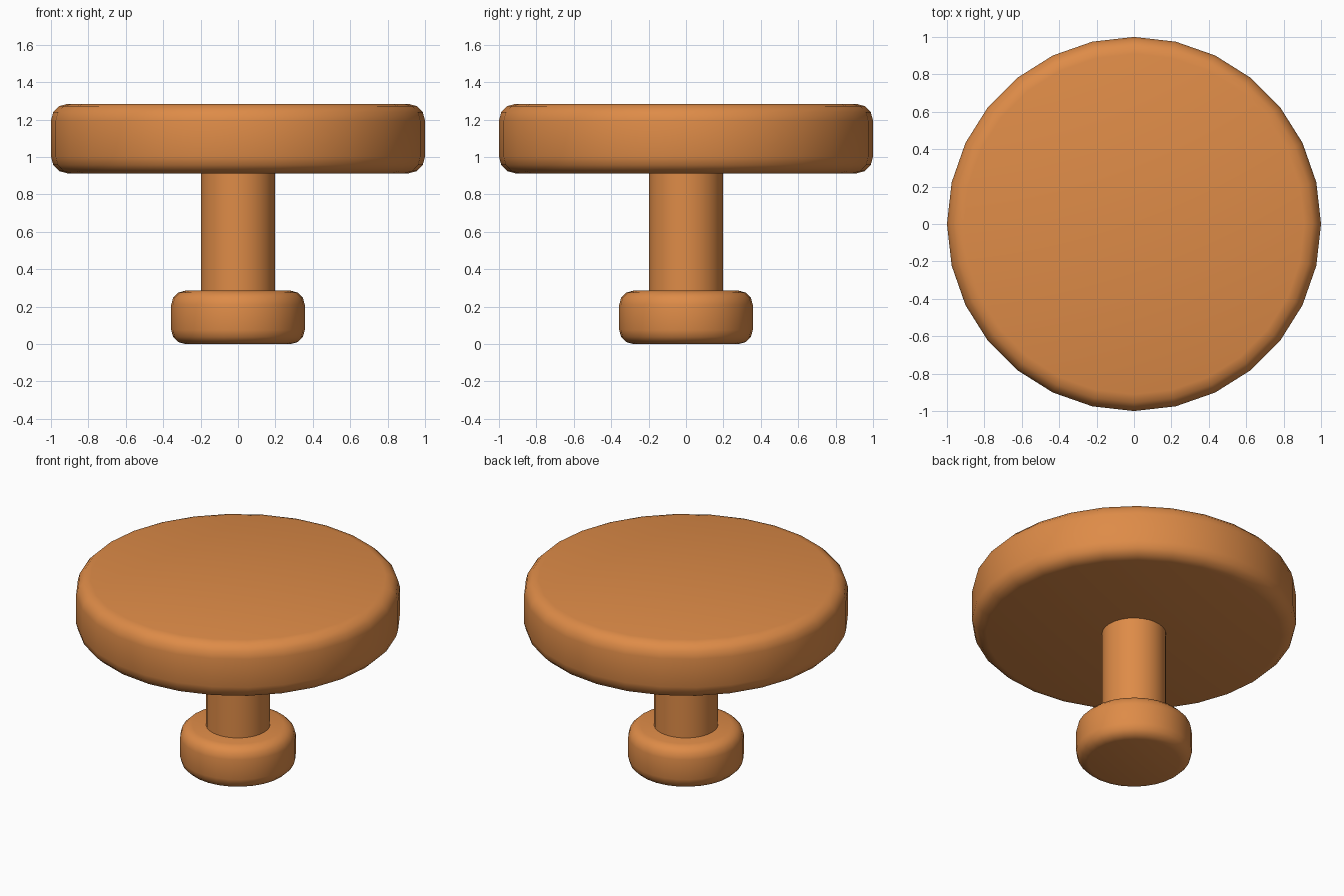
import bpy, bmesh, math

if "Cube" in bpy.data.objects:
    bpy.data.objects.remove(bpy.data.objects["Cube"])

SIDES = 28
mat = bpy.data.materials.new("orange_wood")
mat.diffuse_color = (0.73, 0.26, 0.064, 1)
mat.use_nodes = True
mat.node_tree.nodes["Principled BSDF"].inputs["Base Color"].default_value = mat.diffuse_color


def disc(name, radius, z0, z1, bevel=0.0, segments=3):
    """Turned solid with rounded top and bottom rims."""
    profile = []
    if bevel:
        for i in range(segments + 1):
            a = math.pi / 2 * i / segments
            profile.append((radius - bevel + bevel * math.sin(a),
                            z0 + bevel - bevel * math.cos(a)))
        profile += [(r, z0 + z1 - z) for r, z in reversed(profile)]
    else:
        profile = [(radius, z0), (radius, z1)]
    bm = bmesh.new()
    rings = [[bm.verts.new((r * math.cos(math.tau * k / SIDES),
                            r * math.sin(math.tau * k / SIDES), z))
              for k in range(SIDES)] for r, z in profile]
    for lo, hi in zip(rings, rings[1:]):
        for k in range(SIDES):
            n = (k + 1) % SIDES
            bm.faces.new((lo[k], lo[n], hi[n], hi[k]))
    bm.faces.new(rings[0][::-1])
    bm.faces.new(rings[-1])
    me = bpy.data.meshes.new(name)
    bm.to_mesh(me)
    bm.free()
    me.materials.append(mat)
    ob = bpy.data.objects.new(name, me)
    bpy.context.collection.objects.link(ob)
    bpy.ops.object.select_all(action='DESELECT')
    ob.select_set(True)
    bpy.context.view_layer.objects.active = ob
    bpy.ops.object.shade_smooth_by_angle(angle=math.radians(40))
    return ob


# Foot, stem and wide round top
disc("foot", 0.357, 0.0, 0.285, 0.075)
disc("stem", 0.198, 0.2, 1.0)
disc("round_top", 1.0, 0.912, 1.284, 0.09)
